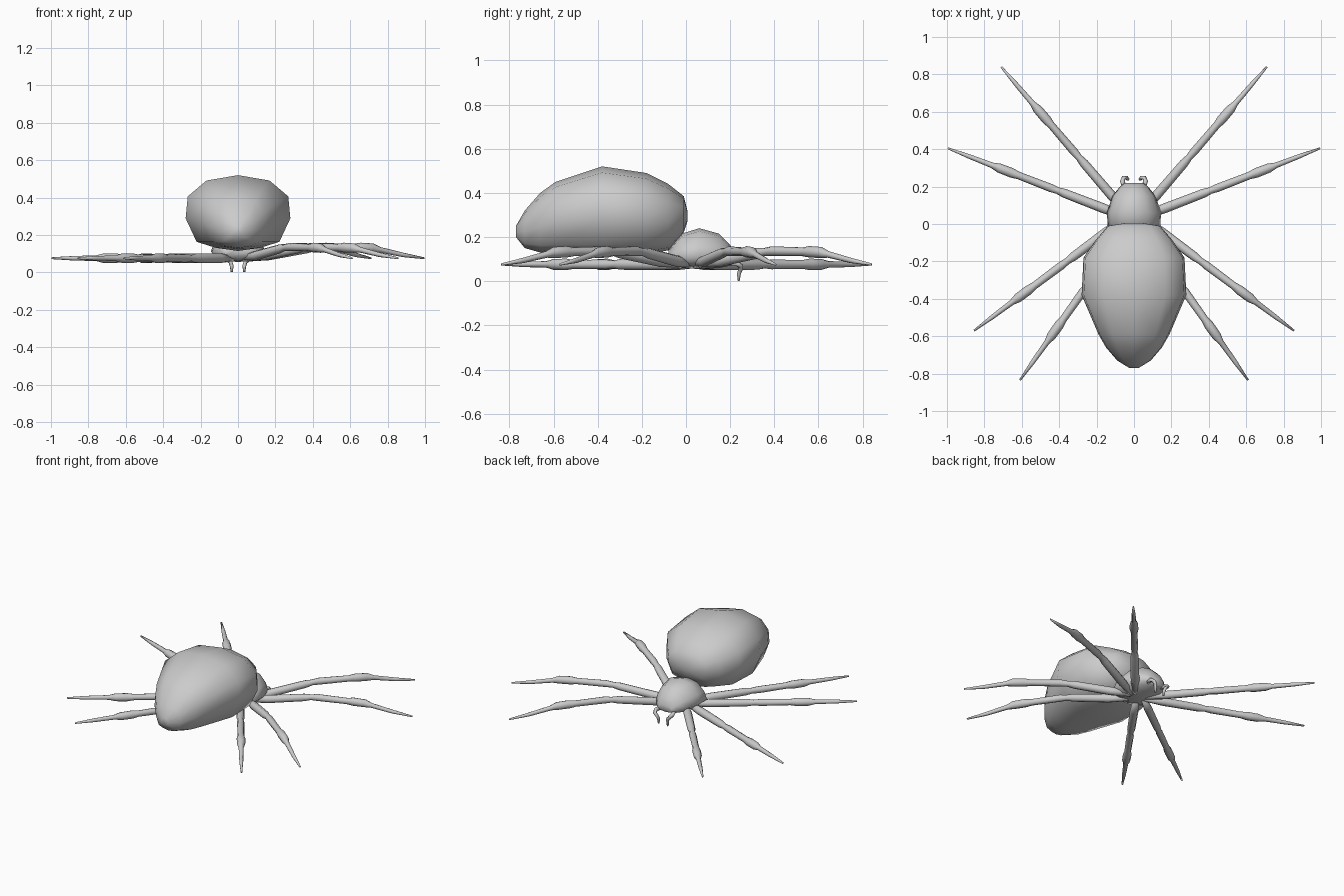
import bpy, bmesh, math
from mathutils import Vector

if "Cube" in bpy.data.objects:
    bpy.data.objects.remove(bpy.data.objects["Cube"], do_unlink=True)

grey = bpy.data.materials.new("plain grey")
grey.use_nodes = True
colour = (0.6, 0.6, 0.6, 1)
grey.diffuse_color = colour
grey.node_tree.nodes["Principled BSDF"].inputs["Base Color"].default_value = colour


def loft(name, rings):
    """Skin a list of equal-sized point rings and cap both ends."""
    bm = bmesh.new()
    loops = [[bm.verts.new(p) for p in ring] for ring in rings]
    n = len(loops[0])
    for a, b in zip(loops, loops[1:]):
        for i in range(n):
            j = (i + 1) % n
            bm.faces.new((a[i], a[j], b[j], b[i]))
    bm.faces.new(loops[0][::-1])
    bm.faces.new(loops[-1])
    bmesh.ops.recalc_face_normals(bm, faces=bm.faces)
    mesh = bpy.data.meshes.new(name)
    bm.to_mesh(mesh)
    bm.free()
    for f in mesh.polygons:
        f.use_smooth = True
    mesh.materials.append(grey)
    obj = bpy.data.objects.new(name, mesh)
    bpy.context.collection.objects.link(obj)
    return obj


def body(name, half_section, stations):
    """Scale a mirrored half section to each (y, half width, bottom, top)."""
    section = half_section + [(-x, h) for x, h in half_section[-2:0:-1]]
    return loft(name, [[(x * w, y, lo + h * (hi - lo)) for x, h in section]
                       for y, w, lo, hi in stations])


def tube(name, path, radii, sides):
    """Round tube along a path."""
    pts = [Vector(p) for p in path]
    rings = []
    for i, p in enumerate(pts):
        d = (pts[min(i + 1, len(pts) - 1)] - pts[max(i - 1, 0)]).normalized()
        ref = Vector((0, 0, 1)) if abs(d.z) < 0.8 else Vector((0, 1, 0))
        u = d.cross(ref).normalized()
        v = u.cross(d)
        angles = [2 * math.pi * k / sides for k in range(sides)]
        rings.append([p + radii[i] * (u * math.cos(a) + v * math.sin(a)) for a in angles])
    return loft(name, rings)


# Abdomen: large faceted egg with a low pointed tail
body("abdomen",
     [(0, 1), (.6, .93), (.96, .72), (1, .43), (.79, .12), (.42, .04), (0, 0)],
     [(.006, .04, .27, .32), (-.01, .14, .22, .385), (-.08, .2, .14, .44),
      (-.18, .27, .12, .49), (-.38, .28, .115, .52), (-.59, .19, .125, .45),
      (-.66, .15, .13, .4), (-.73, .09, .15, .32), (-.77, .025, .2, .25)])

# Head and thorax in one low dome
body("head",
     [(0, 1), (.5, .92), (.87, .6), (1, .3), (.7, .08), (0, 0)],
     [(-.08, .08, .08, .14), (-.02, .14, .06, .215), (.06, .145, .055, .24),
      (.15, .115, .06, .215), (.2, .075, .07, .165), (.22, .05, .08, .125)])

# Legs: fraction along the leg, radius, and lift for the raised side
PROFILE = [(0, .018, 0), (.12, .026, .25), (.34, .024, .85), (.38, .018, .95),
           (.42, .022, 1), (.6, .02, .95), (.64, .026, .95), (.71, .025, .9),
           (.75, .015, .75), (.88, .012, .3), (1, .005, 0)]
LEGS = {"front": ((.04, .06), (.71, .84)), "second": ((.05, .04), (.995, .405)),
        "third": ((.05, .03), (.855, -.57)), "rear": ((.03, -.02), (.61, -.835))}

for side, sign, lift in (("left", 1, .06), ("right", -1, 0)):
    for name, (root, tip) in LEGS.items():
        a, b = Vector(root), Vector(tip)
        path = []
        for t, _, h in PROFILE:
            p = a.lerp(b, t)
            path.append((sign * p.x, p.y, .076 + lift * h))
        tube(f"{side}_{name}_leg", path, [r for _, r, _ in PROFILE], 8)

    # Hooked feelers reaching forward and down
    feeler = [(.05, .19, .085), (.062, .23, .08), (.055, .248, .068),
              (.04, .248, .055), (.034, .24, .035), (.033, .238, .002)]
    tube(f"{side}_feeler", [(sign * x, y, z) for x, y, z in feeler],
         [.012, .013, .012, .011, .01, .006], 6)
